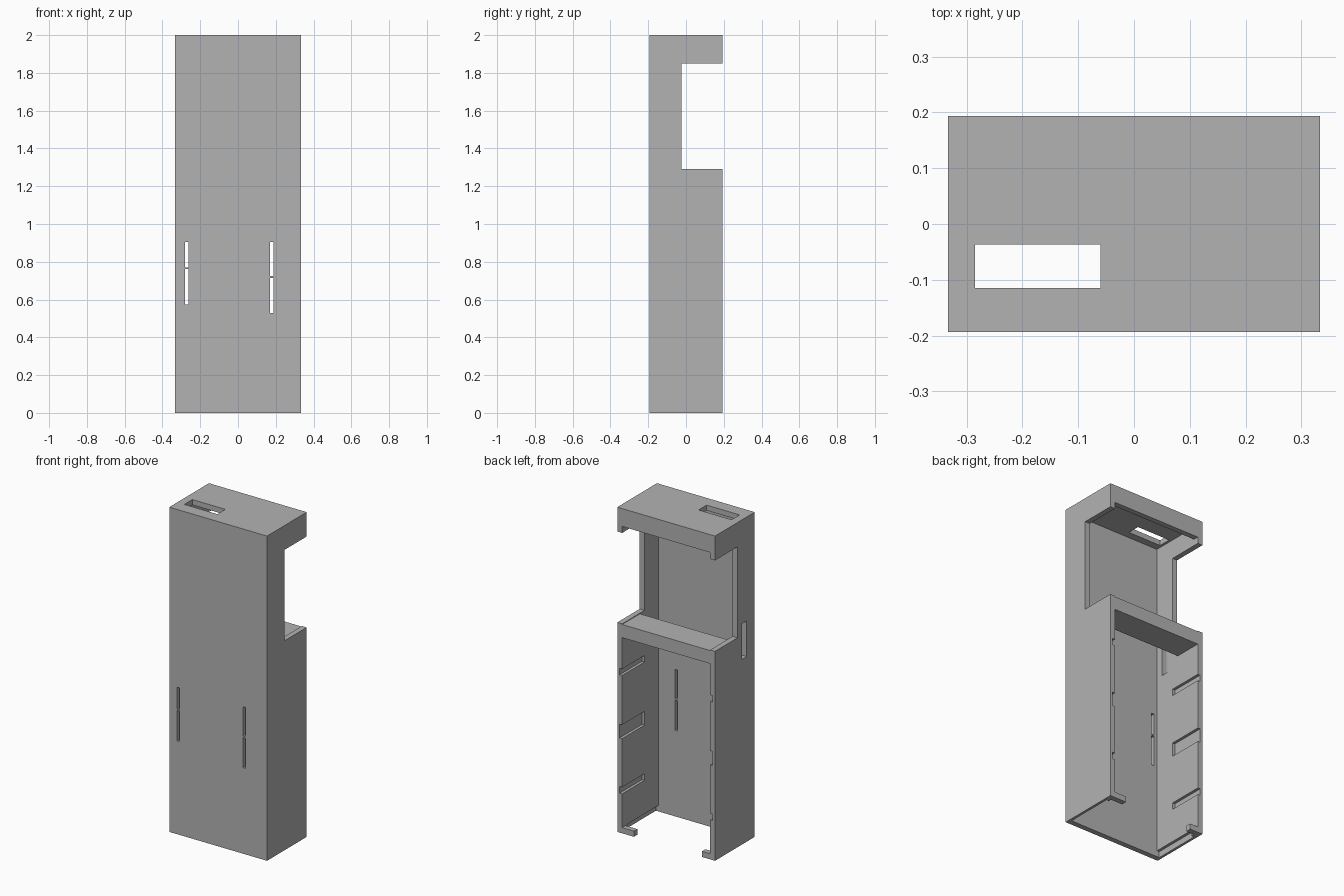
import bpy
from mathutils import Vector

cube = bpy.data.objects.get("Cube")
if cube:
    bpy.data.objects.remove(cube, do_unlink=True)

W, D, H, T = 0.333, 0.193, 2.0, 0.033   # half width, half depth, height, wall
IX, IY = W - T, D - T                   # inner faces
OUT = 0.1                               # overshoot for open cuts
NOTCH_Y, NOTCH_LOW, NOTCH_TOP = -0.025, 1.29, 1.85

grey = bpy.data.materials.new("plain grey")
grey.use_nodes = True
colour = (0.45, 0.45, 0.45, 1)
grey.diffuse_color = colour
grey.node_tree.nodes["Principled BSDF"].inputs["Base Color"].default_value = colour


def box(name, x, y, z):
    """Box from a (low, high) pair on each axis."""
    spans = (x, y, z)
    bpy.ops.mesh.primitive_cube_add(size=1)
    ob = bpy.context.object
    ob.name = name
    size = Vector([b - a for a, b in spans])
    mid = Vector([(a + b) / 2 for a, b in spans])
    for v in ob.data.vertices:
        v.co = v.co * size + mid
    ob.data.materials.append(grey)
    return ob


def combine(target, operation, name, x, y, z):
    """Cut a box out of the target, or weld one onto it."""
    tool = box(name, x, y, z)
    tool.hide_render = True
    mod = target.modifiers.new(name, "BOOLEAN")
    mod.operation = operation
    mod.solver = "EXACT"
    mod.object = tool
    bpy.context.view_layer.objects.active = target
    bpy.ops.object.modifier_apply(modifier=mod.name)
    bpy.data.objects.remove(tool, do_unlink=True)


def cut(*args):
    combine(case, "DIFFERENCE", *args)


# Outer case, hollowed from below and behind
case = box("case", (-W, W), (-D, D), (0, H))
cut("hollow", (-IX, IX), (-IY, IY), (-OUT, H - T))
cut("back_opening", (-IX, IX), (0, D + OUT), (-OUT, 1.89))
cut("side_notch", (-W - OUT, W + OUT), (NOTCH_Y, D + OUT), (NOTCH_LOW, NOTCH_TOP))

# Openings through the lid, the right wall and the front
cut("lid_slot", (-0.285, -0.06), (-0.115, -0.037), (H - OUT, H + OUT))
cut("side_slot", (-W - OUT, -IX + 0.02), (-0.115, -0.07), (1.14, 1.36))
for x, spans in ((-0.271, ((0.575, 0.763), (0.77, 0.905))),
                 (0.178, ((0.53, 0.715), (0.725, 0.905)))):
    for span in spans:
        cut("front_slit", (x - 0.009, x + 0.009), (-D - OUT, -IY + 0.02), span)

# Rail recesses inside both side walls
for side in (-1, 1):
    rail = sorted((side * (IX - 0.02), side * (IX + 0.017)))
    for span in ((0.972, 1.012), (0.583, 0.668), (0.243, 0.284)):
        cut("rail_recess", rail, (NOTCH_Y, D + OUT), span)
    cut("foot_recess", rail, (-IY, IY - 0.02), (-OUT, 0.037))

# Shelf behind the notch and small tabs at the foot
combine(case, "UNION", "shelf", (-IX - 0.01, IX + 0.01), (0.02, D), (1.205, 1.286))
for inner, outer in ((0.22, IX + 0.01), (-IX - 0.01, -0.245)):
    combine(case, "UNION", "foot_tab", (inner, outer), (IY, D), (0, 0.035))
